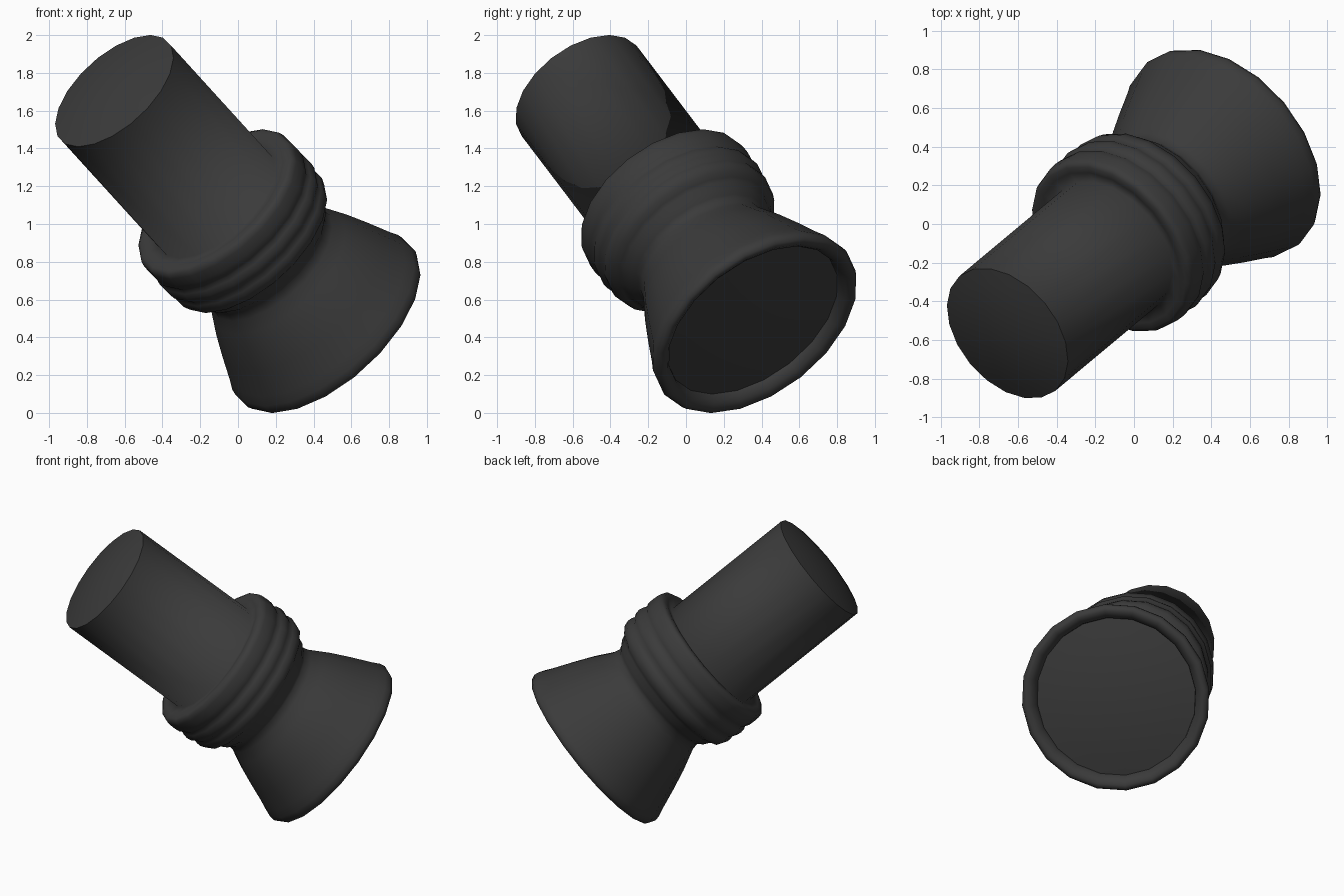
import bpy, bmesh, math
from mathutils import Vector

if "Cube" in bpy.data.objects:
    bpy.data.objects.remove(bpy.data.objects["Cube"])

SIDES = 20
START = Vector((-0.655, -0.566, 1.705))          # centre of the handle's end
AXIS = Vector((0.587, 0.49, -0.645)).normalized()
ROT = AXIS.to_track_quat('Z', 'Y')

dark = bpy.data.materials.new("dark_rubber")
dark.diffuse_color = (0.043, 0.043, 0.043, 1)
dark.use_nodes = True
dark.node_tree.nodes["Principled BSDF"].inputs["Base Color"].default_value = dark.diffuse_color


def dome(radius, t, height):
    """Profile points from a rim at t in to a bulging centre."""
    return [(radius * k, t + height * (1 - k * k)) for k in (1, 0.8, 0.55, 0.28, 0)]


def lathe(name, profile, sharp):
    """Turn (radius, distance along axis) points into a closed round body."""
    bm = bmesh.new()
    rings = []
    for r, t in profile:
        n = SIDES if r > 0 else 1
        rings.append([bm.verts.new(START + ROT @ Vector((
            r * math.cos(2 * math.pi * i / SIDES),
            r * math.sin(2 * math.pi * i / SIDES), t))) for i in range(n)])
    for a, b in zip(rings, rings[1:]):
        for i in range(SIDES):
            j = (i + 1) % SIDES
            quad = (a[i % len(a)], a[j % len(a)], b[j % len(b)], b[i % len(b)])
            bm.faces.new(list(dict.fromkeys(quad))).smooth = True
    # keep the rims of the end discs crisp
    for k in sharp:
        ring = rings[k]
        for i in range(SIDES):
            bm.edges.get((ring[i], ring[(i + 1) % SIDES])).smooth = False
    mesh = bpy.data.meshes.new(name)
    bm.to_mesh(mesh)
    bm.free()
    obj = bpy.data.objects.new(name, mesh)
    bpy.context.collection.objects.link(obj)
    mesh.materials.append(dark)
    return obj


# plain cylindrical handle with a slightly domed end
handle = dome(0.387, 0, -0.05)[::-1] + [(0.387, 0.915)]

# collar with three shallow rounded beads, tapering to a waist
collar = [
    (0.45, 0.903), (0.485, 0.902), (0.505, 0.914), (0.512, 0.94),
    (0.514, 0.99), (0.511, 1.025), (0.50, 1.045),
    (0.511, 1.065), (0.517, 1.095), (0.513, 1.125), (0.498, 1.15),
    (0.505, 1.17), (0.507, 1.20), (0.493, 1.24), (0.465, 1.258),
    (0.45, 1.275), (0.435, 1.31), (0.41, 1.335), (0.395, 1.36)]

# flared bell with a rounded rim
bell = [
    (0.405, 1.41), (0.44, 1.48), (0.475, 1.55), (0.53, 1.68),
    (0.585, 1.82), (0.608, 1.87), (0.614, 1.905), (0.602, 1.932), (0.575, 1.938),
    (0.547, 1.922), (0.524, 1.897)]

# gently bulging disc set inside the rim
disc = dome(0.519, 1.875, 0.05)

body = handle + collar + bell + disc
lathe("flared_plunger_body", body, (4, len(body) - 5))
